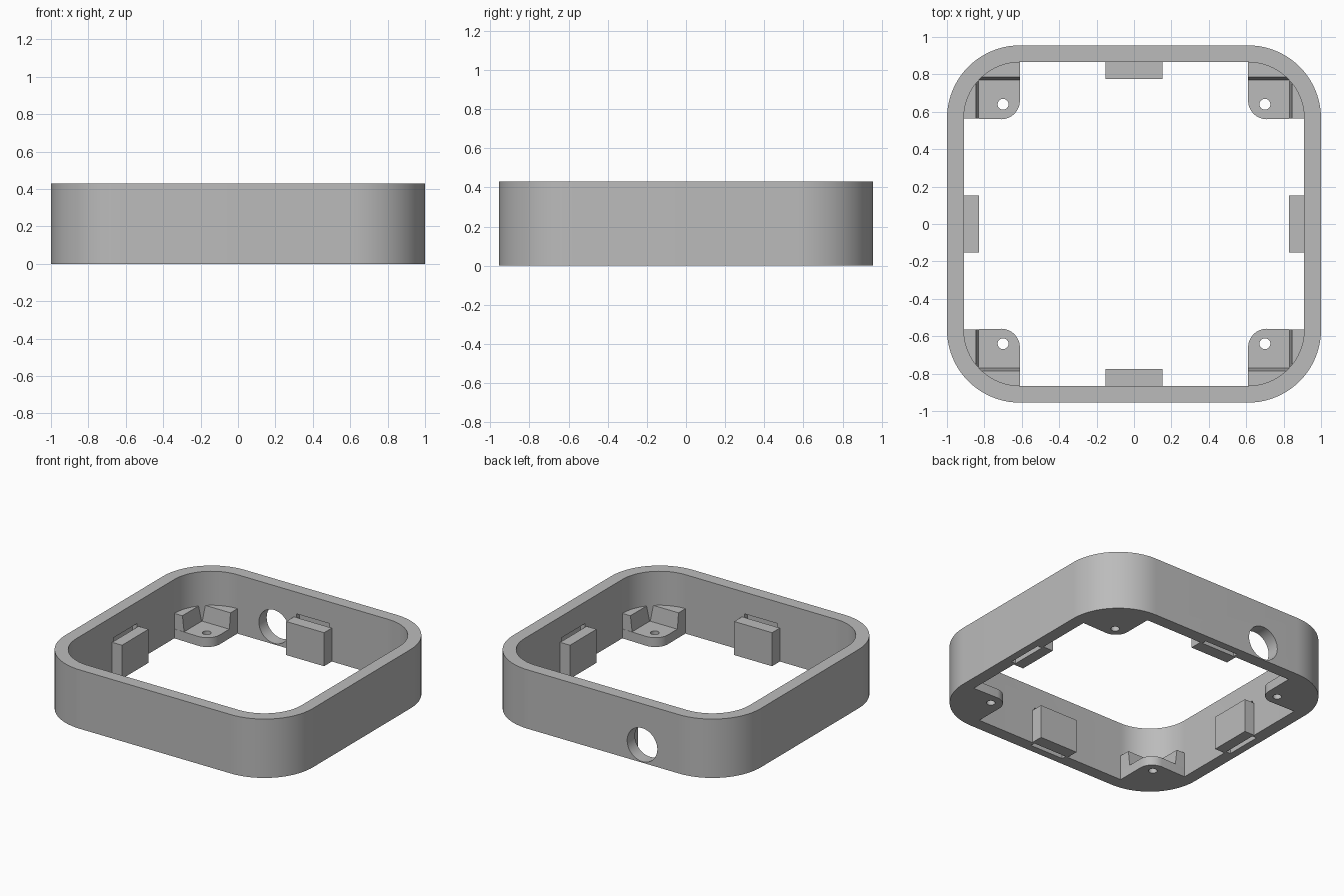
import bpy
import bmesh
from math import cos, sin, pi, radians
from mathutils import Matrix

cube = bpy.data.objects.get("Cube")
if cube:
    bpy.data.objects.remove(cube, do_unlink=True)

GREY = (0.5, 0.5, 0.5, 1)
grey = bpy.data.materials.new("plain grey")
grey.use_nodes = True
grey.diffuse_color = GREY
grey.node_tree.nodes["Principled BSDF"].inputs["Base Color"].default_value = GREY

# Main sizes
HX, HY, HEIGHT, WALL, RADIUS = 1.0, 0.955, 0.43, 0.09, 0.39
CX, CY = HX - RADIUS, HY - RADIUS
INX, INY = HX - WALL, HY - WALL


def arc(cx, cy, r, start, end, steps=20):
    angles = [radians(start + (end - start) * i / steps) for i in range(steps + 1)]
    return [(cx + r * cos(a), cy + r * sin(a)) for a in angles]


def loft(name, low, high, z0, z1):
    """Closed solid between two outlines with equal point counts."""
    bm = bmesh.new()
    a = [bm.verts.new((x, y, z0)) for x, y in low]
    b = [bm.verts.new((x, y, z1)) for x, y in high]
    bm.faces.new(a)
    bm.faces.new(b)
    for i in range(len(a)):
        j = (i + 1) % len(a)
        bm.faces.new((a[i], a[j], b[j], b[i]))
    return finish(name, bm)


def finish(name, bm):
    bmesh.ops.recalc_face_normals(bm, faces=bm.faces)
    mesh = bpy.data.meshes.new(name)
    bm.to_mesh(mesh)
    bm.free()
    mesh.materials.append(grey)
    obj = bpy.data.objects.new(name, mesh)
    bpy.context.collection.objects.link(obj)
    return obj


def block(name, x0, x1, y0, y1, z0, z1):
    rect = [(x0, y0), (x1, y0), (x1, y1), (x0, y1)]
    return loft(name, rect, rect, z0, z1)


def cylinder(name, r, depth, matrix):
    bm = bmesh.new()
    bmesh.ops.create_cone(bm, cap_ends=True, segments=40, radius1=r, radius2=r,
                          depth=depth, matrix=matrix)
    return finish(name, bm)


def activate(obj):
    bpy.ops.object.select_all(action='DESELECT')
    obj.select_set(True)
    bpy.context.view_layer.objects.active = obj


def cut(obj, cutter):
    mod = obj.modifiers.new("cut", 'BOOLEAN')
    mod.operation = 'DIFFERENCE'
    mod.solver = 'EXACT'
    mod.object = cutter
    activate(obj)
    bpy.ops.object.modifier_apply(modifier=mod.name)
    bpy.data.objects.remove(cutter, do_unlink=True)


def smooth(obj):
    activate(obj)
    bpy.ops.object.shade_smooth_by_angle(angle=radians(30))


def rounded_frame(r):
    return (arc(CX, CY, r, 0, 90) + arc(-CX, CY, r, 90, 180)
            + arc(-CX, -CY, r, 180, 270) + arc(CX, -CY, r, 270, 360))


# Outer wall ring
ring = loft("outer_wall", rounded_frame(RADIUS), rounded_frame(RADIUS), 0, HEIGHT)
inside = rounded_frame(RADIUS - WALL)
cut(ring, loft("cutter", inside, inside, -0.1, HEIGHT + 0.1))

# Round cable opening in the back wall
cut(ring, cylinder("cutter", 0.122, 0.3,
                   Matrix.Translation((-0.315, HY - WALL / 2, 0.13)) @ Matrix.Rotation(pi / 2, 4, 'X')))

# Clip blocks at the wall middles, each with a slot in the wall behind
HALF, TAB_TOP, SLOT_TOP = 0.153, 0.245, 0.272
for side, sign in (("left", 1), ("right", -1)):
    x_in, x_face, x_slot = sign * (INX - 0.08), sign * INX, sign * (INX + 0.035)
    block(side + "_clip_block", x_in, x_face, -HALF, HALF, 0, TAB_TOP)
    cut(ring, block("cutter", sign * (INX - 0.02), x_slot, -0.135, 0.135, -0.05, SLOT_TOP))
for side, sign in (("back", 1), ("front", -1)):
    y_in, y_face, y_slot = sign * (INY - 0.09), sign * INY, sign * (INY + 0.035)
    block(side + "_clip_block", -HALF, HALF, y_in, y_face, 0, TAB_TOP)
    cut(ring, block("cutter", -0.135, 0.135, sign * (INY - 0.02), y_slot, -0.05, SLOT_TOP))
smooth(ring)

# Corner brackets: drilled plate plus a tapered L-shaped rib along the walls
PLATE, RIB_TOP = 0.068, 0.182
for yname, sy in (("back", 1), ("front", -1)):
    for xname, sx in (("left", 1), ("right", -1)):
        def place(points):
            return [(sx * x, sy * y) for x, y in points]
        label = yname + "_" + xname
        edge = arc(CX, CY, RADIUS - WALL + 0.02, 0, 90)
        outline = place(edge + arc(CX + 0.1, CY + 0.095, 0.1, 180, 270, 10))
        plate = loft(label + "_screw_plate", outline, outline, 0, PLATE)
        cut(plate, cylinder("cutter", 0.029, 0.4, Matrix.Translation((sx * 0.7, sy * 0.64, 0))))
        smooth(plate)
        low = place(edge + [(CX, 0.77), (0.83, 0.77), (0.83, CY)])
        high = place(edge + [(CX, 0.785), (0.845, 0.785), (0.845, CY)])
        loft(label + "_corner_rib", low, high, PLATE - 0.01, RIB_TOP)
